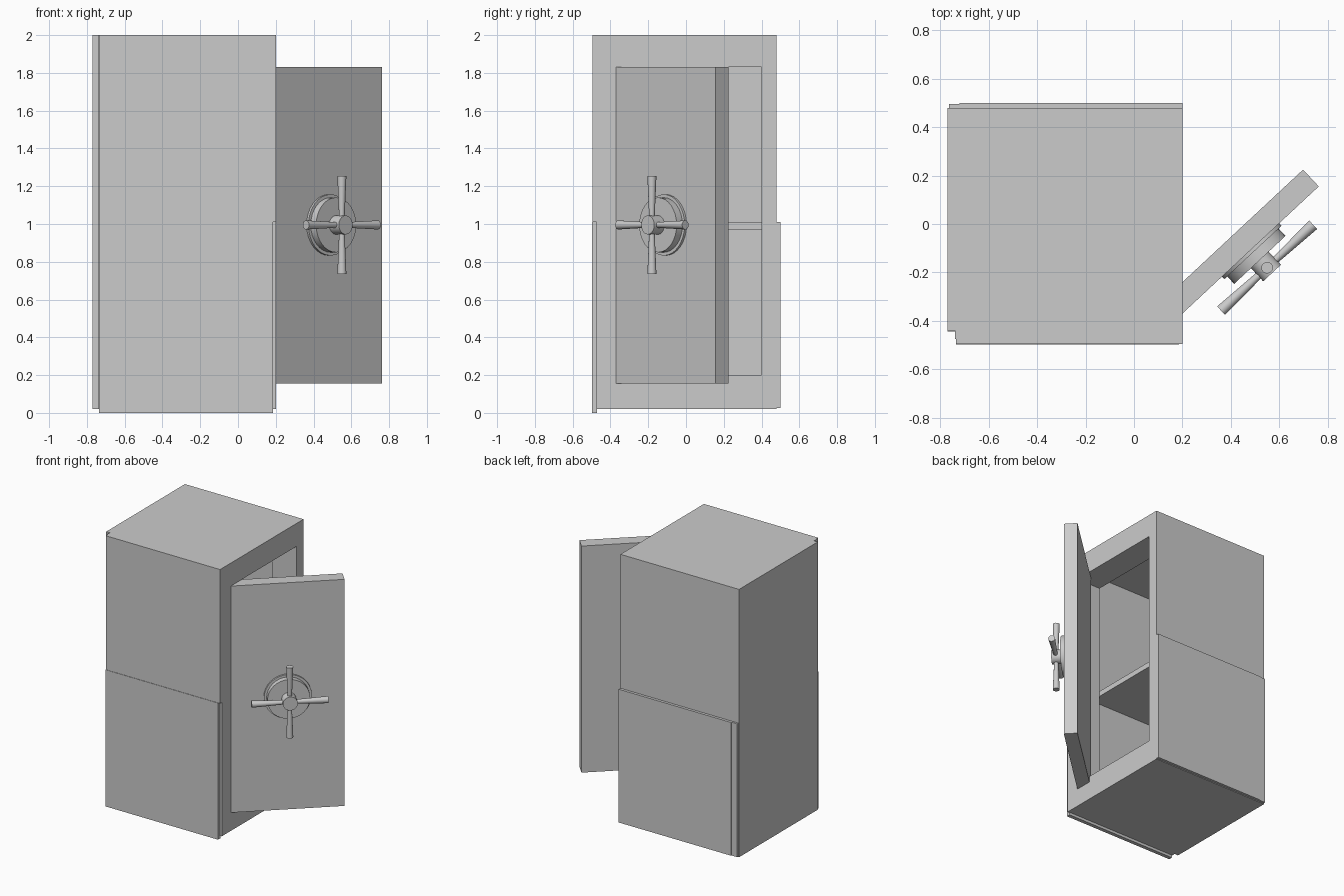
import bpy, math
from mathutils import Matrix, Vector

if "Cube" in bpy.data.objects:
    bpy.data.objects.remove(bpy.data.objects["Cube"])


def box(name, x, y, z, matrix=None):
    bpy.ops.mesh.primitive_cube_add(size=1)
    o = bpy.context.object
    o.name = name
    lo, hi = Vector((x[0], y[0], z[0])), Vector((x[1], y[1], z[1]))
    m = Matrix.Translation((lo + hi) / 2) @ Matrix.Diagonal((*(hi - lo), 1))
    o.data.transform(m)
    if matrix:
        o.matrix_world = matrix
    return o


def cut(target, cutter):
    mod = target.modifiers.new("cut", 'BOOLEAN')
    mod.operation, mod.solver, mod.object = 'DIFFERENCE', 'EXACT', cutter
    bpy.context.view_layer.objects.active = target
    bpy.ops.object.modifier_apply(modifier=mod.name)
    bpy.data.objects.remove(cutter)


def cone(name, r1, r2, depth, matrix, verts=32):
    # Tapered cylinder whose base sits at the matrix origin, along local z
    bpy.ops.mesh.primitive_cone_add(vertices=verts, radius1=r1, radius2=r2, depth=depth)
    o = bpy.context.object
    o.name = name
    o.data.transform(Matrix.Translation((0, 0, depth / 2)))
    o.matrix_world = matrix
    bpy.ops.object.shade_smooth_by_angle(angle=math.radians(35))
    return o


# Hollow cabinet with a thick door frame on the +x side
shell = box("cabinet_shell", (-0.74, 0.2), (-0.475, 0.48), (0.02, 2.0))
cut(shell, box("hollow", (-0.715, 0.0), (-0.455, 0.455), (0.045, 1.975)))
cut(shell, box("opening", (-0.05, 0.3), (-0.37, 0.40), (0.2, 1.83)))

# Outer cladding panels
box("left_panel", (-0.77, -0.735), (-0.445, 0.48), (0.02, 1.985))
box("top_left_edge", (-0.77, -0.735), (-0.44, 0.48), (1.985, 2.0))
box("front_panel_lower", (-0.735, 0.185), (-0.498, -0.47), (0.0, 1.01))
box("front_panel_upper", (-0.735, 0.2), (-0.495, -0.47), (1.01, 2.0))
box("back_panel_lower", (-0.72, 0.2), (0.475, 0.5), (0.025, 1.01))
box("back_edge_strip", (-0.765, -0.72), (0.475, 0.495), (0.025, 1.01))

# Inner shelf
box("shelf", (-0.72, 0.0), (-0.46, 0.46), (0.97, 1.01))

# Open door: local x along the door, local -y outward, hinged at the frame
hinge = Matrix.Translation((0.2, -0.37, 0)) @ Matrix.Rotation(math.radians(43), 4, 'Z')
box("door", (0, 0.77), (0, 0.095), (0.155, 1.83), hinge)

# Handle base and hub: local z points out of the door
axis = hinge @ Matrix.Translation((0.385, 0, 0.995)) @ Matrix.Rotation(math.pi / 2, 4, 'X')
cone("handle_flange", 0.162, 0.162, 0.014, axis)
cone("handle_drum", 0.145, 0.145, 0.056, axis)
cone("handle_hub", 0.05, 0.05, 0.13, axis)

# Four flared spokes
for i in range(4):
    m = (axis @ Matrix.Translation((0, 0, 0.1))
         @ Matrix.Rotation(i * math.pi / 2, 4, 'Z') @ Matrix.Rotation(math.pi / 2, 4, 'Y'))
    cone(f"handle_spoke_{i + 1}", 0.013, 0.024, 0.26, m, 16)
